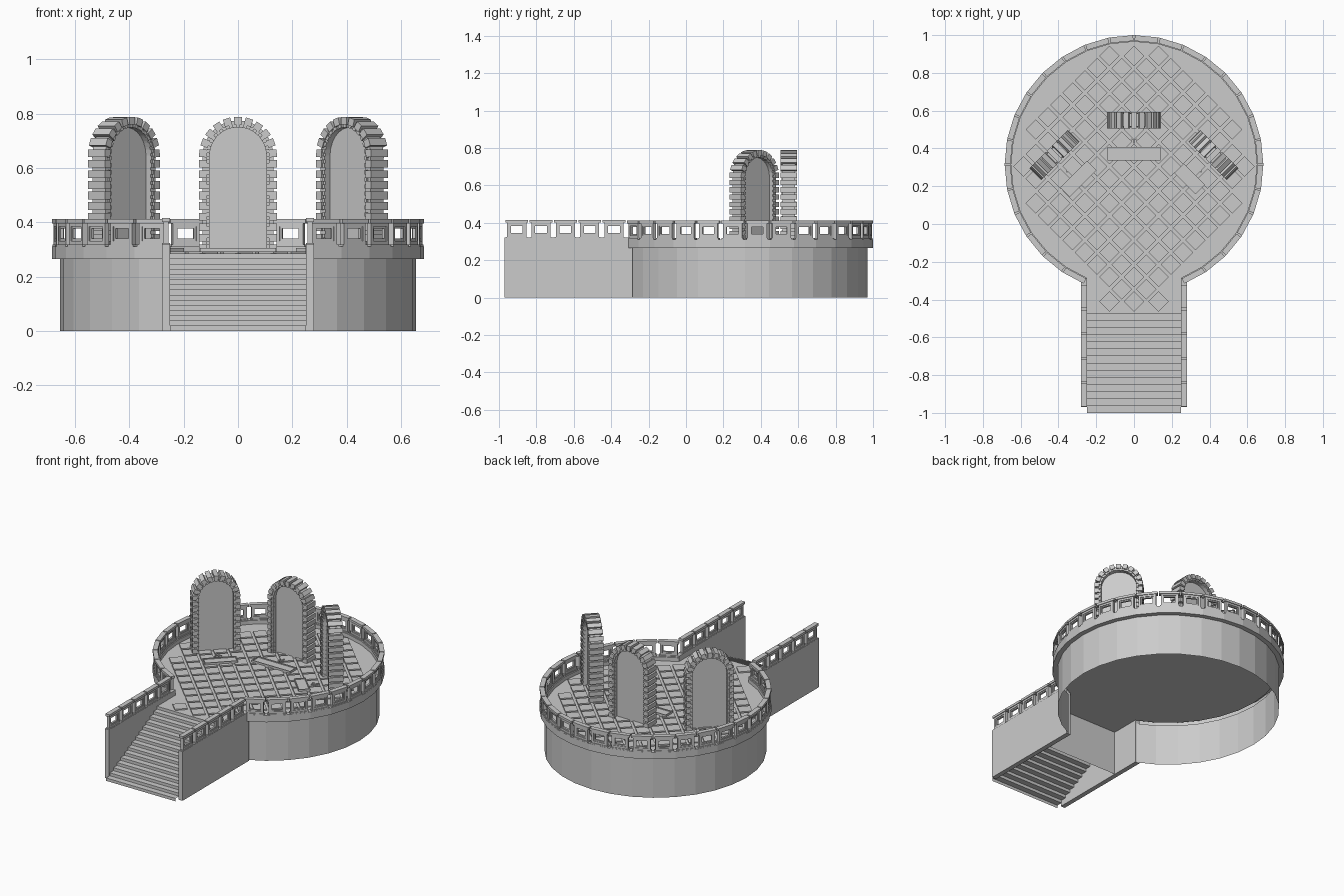
import bpy, bmesh
from math import sin, cos, pi, radians
from mathutils import Matrix, Vector

if "Cube" in bpy.data.objects:
    bpy.data.objects.remove(bpy.data.objects["Cube"])

CY, FLOOR = 0.315, 0.285     # platform centre and floor height
SIDES = 32
GAP = 2                      # facets left open each side of the front


def finish(name, bm, recalc=True):
    if recalc:
        bmesh.ops.recalc_face_normals(bm, faces=bm.faces)
    me = bpy.data.meshes.new(name)
    bm.to_mesh(me)
    bm.free()
    ob = bpy.data.objects.new(name, me)
    bpy.context.collection.objects.link(ob)
    return ob


def place(x, y, z=0, turn=0):
    return Matrix.Translation((x, y, z)) @ Matrix.Rotation(radians(turn), 4, 'Z')


def box(bm, size, loc, m=Matrix()):
    scale = Matrix.Diagonal((*size, 1))
    bmesh.ops.create_cube(bm, size=1, matrix=m @ Matrix.Translation(loc) @ scale)


def rim(r, i, z=0):
    a = -pi / 2 + 2 * pi * i / SIDES
    return Vector((r * cos(a), CY + r * sin(a), z))


# Round wall with overhanging ledge, open at the front and underneath
bm = bmesh.new()
profile = [(.655, 0), (.655, .265), (.685, .265), (.685, .31), (.65, .31), (.65, FLOOR)]
rings = [[bm.verts.new(rim(r, i, z)) for r, z in profile]
         for i in range(GAP, SIDES - GAP + 1)]
for a, b in zip(rings, rings[1:]):
    for k in range(len(profile) - 1):
        bm.faces.new((a[k], b[k], b[k + 1], a[k + 1]))
for end in (rings[0], rings[-1]):
    bm.faces.new(end[1:])
finish("round_wall", bm)

# Floor with the landing at the top of the stairs
bm = bmesh.new()
pts = [rim(.655, i, FLOOR) for i in range(GAP, SIDES - GAP + 1)]
pts += [Vector((-.25, -.475, FLOOR)), Vector((.25, -.475, FLOOR))]
bm.faces.new([bm.verts.new(p) for p in pts])
finish("floor", bm, recalc=False)

# Diagonal paving tiles
bm = bmesh.new()
half = .065
for i in range(-12, 13):
    for j in range(-12, 13):
        if (i + j) % 2:
            continue
        x, y = i * half, j * half + .24
        inside = (x * x + (y - CY) ** 2) ** .5 < .59
        if inside or (abs(x) < .18 and -.42 < y < 0):
            box(bm, (.076, .076, .008), (0, 0, .004), place(x, y, FLOOR, 45))
finish("paving_tiles", bm)

# Stairs: a stepped sheet closed by a panel at the back
N = 15
bm = bmesh.new()
line = []
for k in range(N):
    y = -1 + k * .525 / (N - 1)
    line += [(y, FLOOR * k / N), (y, FLOOR * (k + 1) / N)]
line.append((-.475, 0))
cols = [(bm.verts.new((-.25, y, z)), bm.verts.new((.25, y, z))) for y, z in line]
for a, b in zip(cols, cols[1:]):
    bm.faces.new((a[0], a[1], b[1], b[0]))
finish("stairs", bm, recalc=False)

# Stair side walls
bm = bmesh.new()
for s in (-1, 1):
    box(bm, (.03, .685, .32), (s * .265, -.6275, .16))
finish("stair_walls", bm)


# Balustrade: one pierced panel repeated along stairs and rim
def panel(bm, m, length):
    w = length - .016
    box(bm, (w, .028, .008), (0, 0, .004), m)
    box(bm, (w - .012, .02, .014), (0, 0, .014), m)
    box(bm, (w - .012, .02, .012), (0, 0, .08), m)
    box(bm, (w + .008, .03, .015), (0, 0, .0935), m)
    for s in (-1, 1):
        box(bm, (.013, .02, .06), (s * (w / 2 - .0125), 0, .048), m)
        box(bm, (.008, .012, .054), (s * (w / 2 - .022), 0, .048), m)
        box(bm, (w - .036, .012, .009), (0, 0, .048 + s * .023), m)


bm = bmesh.new()
for i in range(GAP, SIDES - GAP):
    a, b = rim(.67, i), rim(.67, i + 1)
    mid = (a + b) / 2
    turn = 360 * (i + .5) / SIDES
    panel(bm, place(mid.x, mid.y, .31, turn), (b - a).length)
finish("rim_balustrade", bm)
bm = bmesh.new()
for s in (-1, 1):
    for k in range(5):
        panel(bm, place(s * .265, -.905 + k * .13, .315, 90), .13)
finish("stair_balustrade", bm)

# Arched doorways
SPRING = .36                 # height of the straight jambs


def arch_frame(r, s):
    """Matrix at distance s (0..1) round an arch of radius r; local x points outwards."""
    arc = pi * r
    d = s * (2 * SPRING + arc)
    if d < SPRING:
        x, z, a = r, d, 0
    elif d > SPRING + arc:
        x, z, a = -r, 2 * SPRING + arc - d, pi
    else:
        a = (d - SPRING) / r
        x, z = r * cos(a), SPRING + r * sin(a)
    return Matrix.Translation((x, 0, z)) @ Matrix.Rotation(-a, 4, 'Y')


def arch_outline(r):
    arc = [(r * cos(pi * k / 16), SPRING + r * sin(pi * k / 16)) for k in range(17)]
    return [(r, 0)] + arc + [(-r, 0)]


def doorway(name, m):
    bm = bmesh.new()
    # solid surround
    quads = []
    for (xi, zi), (xo, zo) in zip(arch_outline(.105), arch_outline(.13)):
        quads.append([bm.verts.new(m @ Vector(p)) for p in
                      ((xi, -.034, zi), (xo, -.034, zo), (xo, .034, zo), (xi, .034, zi))])
    for a, b in zip(quads, quads[1:]):
        for k in range(4):
            n = (k + 1) % 4
            bm.faces.new((a[k], a[n], b[n], b[k]))
    # outer stones and small inner studs
    for r, count, size in ((.129, 29, (.028, .088, .028)), (.11, 41, (.012, .08, .015))):
        for k in range(count):
            box(bm, size, (0, 0, 0), m @ arch_frame(r, (k + .5) / count))
    finish(name + "_surround", bm)
    # door leaf
    bm = bmesh.new()
    face = bm.faces.new([bm.verts.new(m @ Vector((x, -.01, z))) for x, z in arch_outline(.106)])
    ext = bmesh.ops.extrude_face_region(bm, geom=[face])
    moved = [v for v in ext["geom"] if isinstance(v, bmesh.types.BMVert)]
    bmesh.ops.translate(bm, verts=moved, vec=m.to_3x3() @ Vector((0, .02, 0)))
    finish(name + "_leaf", bm)


# Blank floor plaque with a small pointer in front of each door
def plaque(name, m, w):
    bm = bmesh.new()
    box(bm, (w, .07, .014), (0, 0, .007), m)
    for s in (-1, 1):
        box(bm, (w, .006, .006), (0, s * .032, .017), m)
        box(bm, (.006, .07, .006), (s * (w / 2 - .003), 0, .017), m)
        box(bm, (.035, .006, .012), (s * .011, .087, .008),
            m @ Matrix.Translation((0, .087, 0)) @ Matrix.Rotation(-s * pi / 4, 4, 'Z')
            @ Matrix.Translation((0, -.087, 0)))
    box(bm, (.006, .05, .012), (0, .078, .008), m)
    finish(name, bm)


for side, x, y, turn, w in (("left", -.42, .365, 45, .2), ("centre", 0, .55, 0, .28),
                            ("right", .42, .365, -45, .16)):
    m = place(x, y, FLOOR, turn)
    doorway(side + "_door", m)
    plaque(side + "_plaque", m @ Matrix.Translation((0, -.178, 0)), w)
